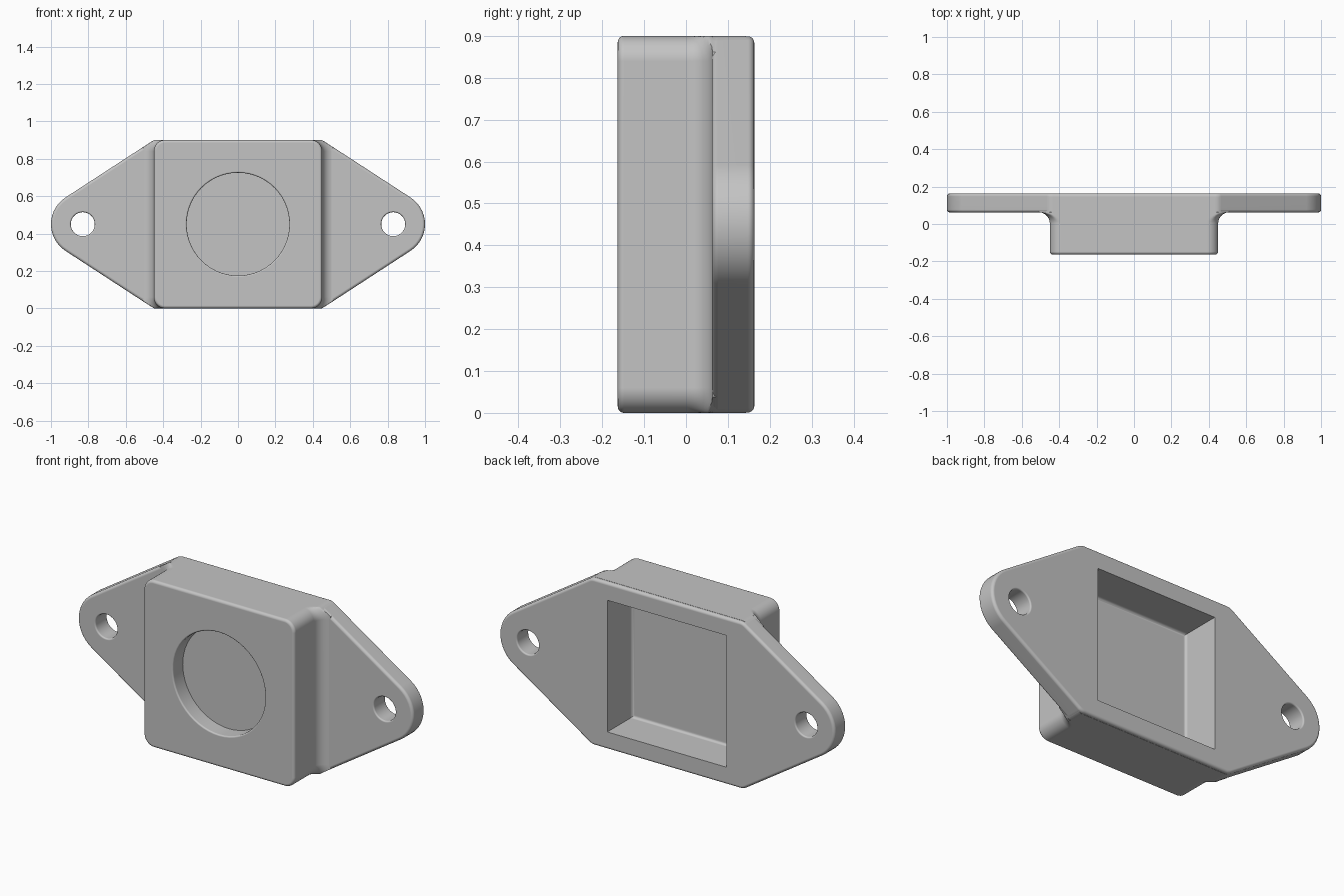
import bpy
import bmesh
from math import pi, sin, cos, asin, atan2, hypot

if "Cube" in bpy.data.objects:
    bpy.data.objects.remove(bpy.data.objects["Cube"], do_unlink=True)

HALF = 0.45               # half height of the body, also half width of the block
FRONT, BACK = -0.163, 0.163
PLATE_FRONT = 0.062
TIP_X, TIP_R = 0.83, 0.17
CORNER = 0.06
ROUND = 0.015
STEPS = 8

# Direction of the sloped plate edge, tangent to the tip arc
SLOPE = atan2(TIP_X - HALF, HALF) + asin(TIP_R / hypot(TIP_X - HALF, HALF))
EDGE = cos(SLOPE) * TIP_X + TIP_R

metal = bpy.data.materials.new("plain grey")
metal.use_nodes = True
GREY = (0.55, 0.55, 0.55, 1)
metal.diffuse_color = GREY
metal.node_tree.nodes["Principled BSDF"].inputs["Base Color"].default_value = GREY


def ring(arcs, steps=STEPS):
    """Closed outline from (centre x, centre z, radius, start, end) arcs."""
    pts = []
    for cx, cz, r, a, b in arcs:
        for i in range(steps + 1):
            t = a + (b - a) * i / steps
            p = (cx + r * cos(t), cz + r * sin(t))
            if not pts or hypot(p[0] - pts[-1][0], p[1] - pts[-1][1]) > 1e-5:
                pts.append(p)
    if hypot(pts[0][0] - pts[-1][0], pts[0][1] - pts[-1][1]) < 1e-5:
        pts.pop()
    return pts


def rounded_square(half, r, steps=STEPS):
    c = half - r
    signs = ((1, 1), (-1, 1), (-1, -1), (1, -1))
    return ring([(sx * c, sz * c, r, k * pi / 2, (k + 1) * pi / 2)
                 for k, (sx, sz) in enumerate(signs)], steps)


def plate_outline(inset):
    r, zc = CORNER - inset, HALF - CORNER - 0.001
    xc = (EDGE - CORNER - sin(SLOPE) * zc) / cos(SLOPE)
    s, tip = SLOPE, TIP_R - inset
    return ring([(TIP_X, 0, tip, -s, s), (xc, zc, r, s, pi / 2),
                 (-xc, zc, r, pi / 2, pi - s), (-TIP_X, 0, tip, pi - s, pi + s),
                 (-xc, -zc, r, pi + s, 1.5 * pi), (xc, -zc, r, 1.5 * pi, 2 * pi - s)], 14)


def block_outline(offset):
    """Rounded square kept inside the plate's silhouette."""
    pts = []
    for x, z in rounded_square(HALF + offset, CORNER + offset, 14):
        top = min(HALF, (EDGE - 0.001 - cos(SLOPE) * abs(x)) / sin(SLOPE))
        pts.append((x, max(-top, min(top, z))))
    return pts


def loft(name, sections, cx=0):
    """Solid through (y, outline) sections, capped at both ends."""
    bm = bmesh.new()
    rows = [[bm.verts.new((cx + x, y, z + HALF)) for x, z in pts] for y, pts in sections]
    for a, b in zip(rows, rows[1:]):
        for i in range(len(a)):
            j = (i + 1) % len(a)
            bm.faces.new((a[i], a[j], b[j], b[i]))
    bm.faces.new(rows[0])
    bm.faces.new(rows[-1])
    bmesh.ops.recalc_face_normals(bm, faces=bm.faces)
    mesh = bpy.data.meshes.new(name)
    bm.to_mesh(mesh)
    bm.free()
    obj = bpy.data.objects.new(name, mesh)
    bpy.context.collection.objects.link(obj)
    mesh.materials.append(metal)
    return obj


def quarter(n=5):
    return [(sin(i / n * pi / 2), cos(i / n * pi / 2)) for i in range(n + 1)]


def combine(target, other, operation):
    mod = target.modifiers.new(operation.lower(), 'BOOLEAN')
    mod.operation, mod.solver, mod.object = operation, 'EXACT', other
    bpy.context.view_layer.objects.active = target
    bpy.ops.object.modifier_apply(modifier=mod.name)
    bpy.data.objects.remove(other, do_unlink=True)


# Mounting plate with softened front and back edges
front_edge = [(PLATE_FRONT + ROUND * (1 - c), plate_outline(ROUND * (1 - s)))
              for s, c in quarter()]
back_edge = [(BACK - ROUND * (1 - c), plate_outline(ROUND * (1 - s)))
             for s, c in reversed(quarter())]
body = loft("mounting_body", front_edge + back_edge)

# Block with a rounded front rim and a concave fillet into the plate
front_rim = [(FRONT + ROUND * (1 - c), block_outline(-ROUND * (1 - s)))
             for s, c in quarter()]
fillet = [(PLATE_FRONT + 0.001 - CORNER * (1 - s), block_outline(CORNER * (1 - c)))
          for s, c in quarter(8)]
block = loft("block", front_rim + fillet + [(BACK - 0.02, block_outline(CORNER))])
combine(body, block, 'UNION')

# Square pocket in the back, with a small fillet around its floor
FLOOR = BACK - 0.21
pocket_floor = [(FLOOR + ROUND * (1 - c), rounded_square(0.355 - ROUND * (1 - s), 0))
                for s, c in quarter()]
pocket = loft("pocket", pocket_floor + [(BACK + 0.1, rounded_square(0.355, 0))])
combine(body, pocket, 'DIFFERENCE')


def flare(y, radius, size, direction):
    """Sections widening a round cutter toward a surface at y."""
    return [(y - direction * size * (1 - s), rounded_square(*[radius + size * (1 - c)] * 2, 14))
            for s, c in quarter()]


# Round recess in the front
SOFT = 0.008
rim = flare(FRONT, 0.275, SOFT, -1)[::-1]
mouth = [(FRONT - 0.05, rim[0][1])]
recess = loft("recess", mouth + rim + [(FRONT + 0.085, rim[-1][1])])
combine(body, recess, 'DIFFERENCE')

# Screw holes, softened at both ends
for side in (-1, 1):
    near = flare(PLATE_FRONT, 0.064, SOFT, -1)[::-1]
    far = flare(BACK, 0.064, SOFT, 1)
    hole = loft("hole", [(0, near[0][1])] + near + far + [(BACK + 0.1, far[-1][1])],
                cx=side * TIP_X)
    combine(body, hole, 'DIFFERENCE')

# Smooth shading with crisp edges
for o in bpy.context.selected_objects:
    o.select_set(False)
body.select_set(True)
bpy.context.view_layer.objects.active = body
bpy.ops.object.shade_smooth_by_angle(angle=0.6)
body.modifiers.new("even_normals", 'WEIGHTED_NORMAL').keep_sharp = True
